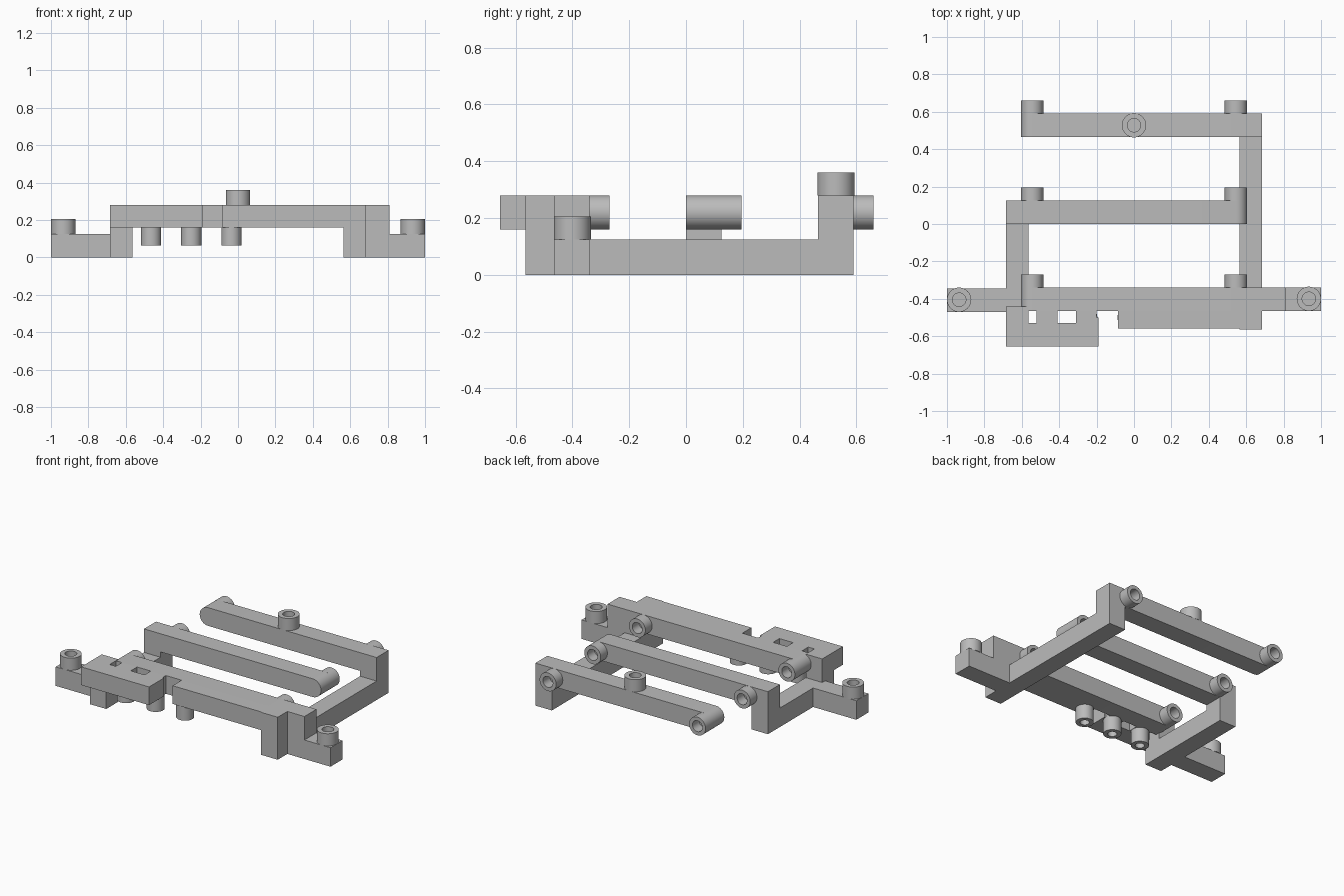
import bpy, bmesh, math
from mathutils import Vector

cube = bpy.data.objects.get("Cube")
if cube:
    bpy.data.objects.remove(cube)

grey = bpy.data.materials.new("plain grey")
grey.use_nodes = True
grey.diffuse_color = (0.5, 0.5, 0.5, 1)
grey.node_tree.nodes["Principled BSDF"].inputs["Base Color"].default_value = grey.diffuse_color

LOW, MID, TOP = 0.125, 0.16, 0.28       # rail top, beam underside, beam top
AXIS_Z = (MID + TOP) / 2
ROUND = (TOP - MID) / 2


def finish(name, bm):
    bmesh.ops.recalc_face_normals(bm, faces=bm.faces)
    mesh = bpy.data.meshes.new(name)
    bm.to_mesh(mesh)
    bm.free()
    mesh.materials.append(grey)
    obj = bpy.data.objects.new(name, mesh)
    bpy.context.collection.objects.link(obj)
    bpy.ops.object.select_all(action="DESELECT")
    obj.select_set(True)
    bpy.context.view_layer.objects.active = obj
    bpy.ops.object.shade_smooth_by_angle(angle=math.radians(30))
    return obj


def extrude(name, profile, axis, lo, hi):
    """Extrude a 2D profile along the axis from lo to hi."""
    bm = bmesh.new()
    verts = []
    for a, b in profile:
        co = [a, b]
        co.insert(axis, lo)
        verts.append(bm.verts.new(co))
    face = bm.faces.new(verts)
    moved = bmesh.ops.extrude_face_region(bm, geom=[face])["geom"]
    step = Vector((0, 0, 0))
    step[axis] = hi - lo
    bmesh.ops.translate(bm, vec=step, verts=[g for g in moved if isinstance(g, bmesh.types.BMVert)])
    return finish(name, bm)


def rect(a0, a1, b0, b1):
    return [(a0, b0), (a1, b0), (a1, b1), (a0, b1)]


def arm(name, square_x, pin_x, y0, y1):
    """Beam with one square end and one end rounded about pin_x."""
    side = 1 if pin_x > square_x else -1
    pts = [(square_x, TOP), (square_x, MID)]
    for i in range(17):
        t = -math.pi / 2 + math.pi * i / 16
        pts.append((pin_x + side * ROUND * math.cos(t), AXIS_Z + ROUND * math.sin(t)))
    return extrude(name, pts, 1, y0, y1)


def tube(name, base, direction, length, outer, inner):
    """Hollow boss: a rectangle spun round its axis."""
    bm = bmesh.new()
    corners = [bm.verts.new((r, 0, z)) for r, z in rect(inner, outer, 0, length)]
    ring = [bm.edges.new((corners[i], corners[(i + 1) % 4])) for i in range(4)]
    bmesh.ops.spin(bm, geom=corners + ring, cent=(0, 0, 0), axis=(0, 0, 1),
                   angle=math.tau, steps=40, use_merge=True)
    bmesh.ops.remove_doubles(bm, verts=bm.verts, dist=0.0001)
    obj = finish(name, bm)
    obj.rotation_euler = Vector(direction).to_track_quat("Z", "Y").to_euler()
    obj.location = base
    return obj


# Side rails with raised posts
extrude("left_rail_post", [
    (-0.565, 0), (0.59, 0), (0.59, TOP), (0.465, TOP), (0.465, LOW),
    (-0.34, LOW), (-0.34, TOP), (-0.565, TOP)], 0, 0.565, 0.685)
extrude("right_rail_post", [
    (-0.565, 0), (0.125, 0), (0.125, TOP), (0, TOP), (0, LOW),
    (-0.44, LOW), (-0.44, MID), (-0.565, MID)], 0, -0.685, -0.565)

# Mounting ears
extrude("left_ear", [(0.685, 0), (1, 0), (1, LOW), (0.81, LOW),
                     (0.81, TOP), (0.685, TOP)], 1, -0.465, -0.34)
extrude("right_ear", rect(-1, -0.685, 0, LOW), 1, -0.47, -0.345)

# Cross beams
arm("back_beam", 0.565, -0.545, 0.465, 0.59)
arm("middle_beam", -0.565, 0.545, 0, 0.125)
arm("front_beam", 0.565, -0.545, -0.465, -0.34)

# Front plates: solid pad and slotted block
extrude("front_pad", rect(-0.085, 0.565, -0.56, -0.465), 2, MID, TOP)
extrude("slotted_block", [
    (-0.685, -0.655), (-0.19, -0.655), (-0.19, -0.5), (-0.2, -0.5), (-0.2, -0.465),
    (-0.31, -0.465), (-0.31, -0.53), (-0.41, -0.53), (-0.41, -0.465),
    (-0.52, -0.465), (-0.52, -0.53), (-0.565, -0.53), (-0.565, -0.44),
    (-0.685, -0.44)], 2, MID, TOP)

# Rear-facing bosses on each beam
for beam, y in (("back", 0.59), ("middle", 0.125), ("front", -0.34)):
    for side, x in (("left", 0.545), ("right", -0.545)):
        tube(f"{beam}_{side}_boss", (x, y, AXIS_Z), (0, 1, 0), 0.07, ROUND, 0.036)

# Upright bosses on the ears and the back beam
for name, x, y, z in (("left_ear_boss", 0.935, -0.4, LOW),
                      ("right_ear_boss", -0.935, -0.405, LOW),
                      ("back_top_boss", 0, 0.528, TOP)):
    tube(name, (x, y, z), (0, 0, 1), 0.08, 0.065, 0.036)

# Hanging bosses under the front plates
for i in range(3):
    tube(f"under_boss_{i + 1}", (-0.465 + 0.215 * i, -0.5, MID), (0, 0, -1), 0.095, 0.054, 0.028)
